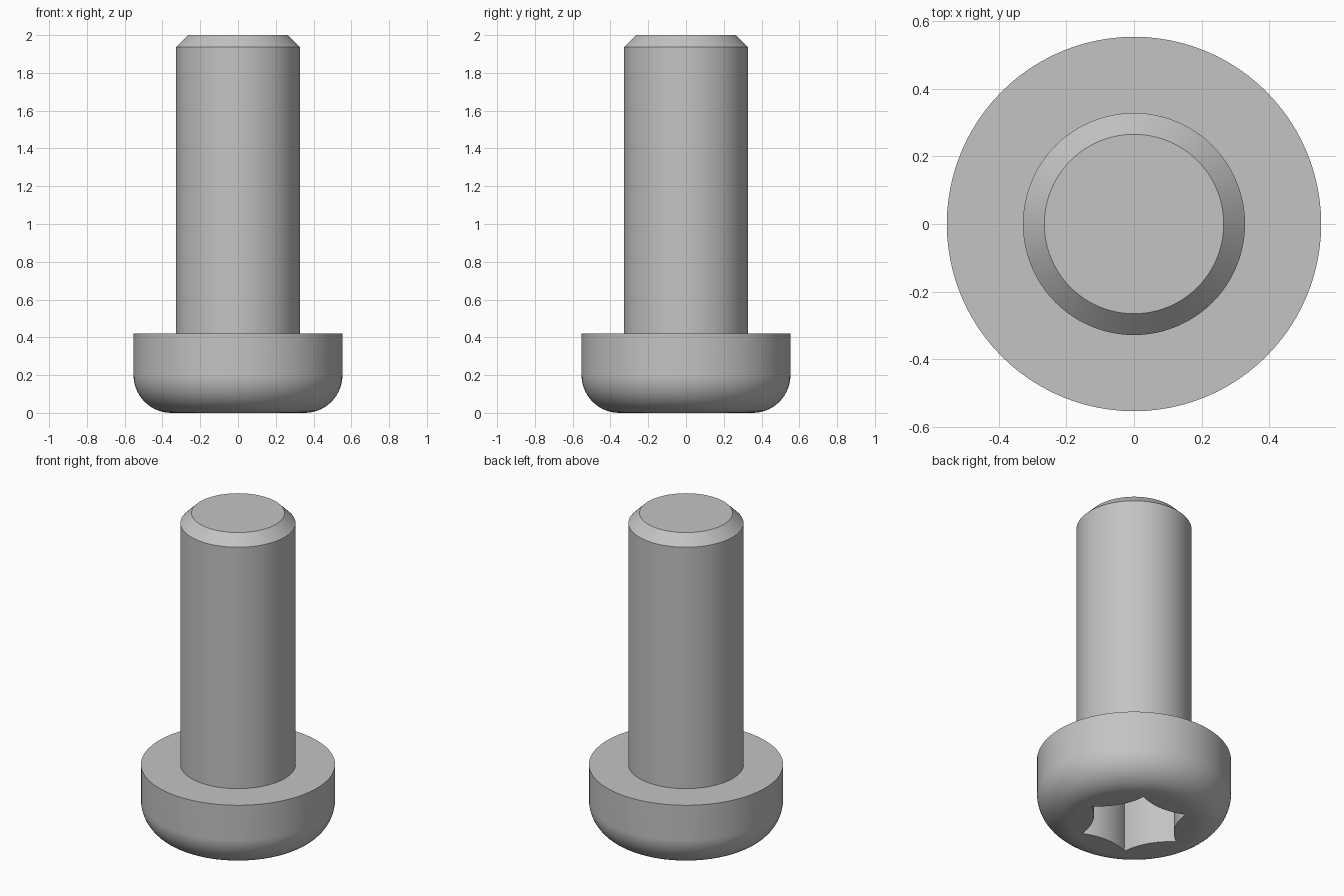
import bpy
import bmesh
from math import cos, sin, pi, radians, atan2, sqrt
from mathutils import Vector

cube = bpy.data.objects.get("Cube")
if cube:
    bpy.data.objects.remove(cube, do_unlink=True)

# Plain metal colour
metal = bpy.data.materials.new("grey metal")
metal.use_nodes = True
colour = (0.55, 0.55, 0.55, 1)
metal.diffuse_color = colour
metal.node_tree.nodes["Principled BSDF"].inputs["Base Color"].default_value = colour

HEAD_R, HEAD_TOP, FILLET = 0.553, 0.42, 0.2
SHANK_R, TIP_R, TIP_Z = 0.328, 0.265, 1.937
POINT_R, WAIST_R, DEPTH = 0.314, 0.236, 0.32


def finish(name, bm):
    bmesh.ops.recalc_face_normals(bm, faces=bm.faces[:])
    mesh = bpy.data.meshes.new(name)
    bm.to_mesh(mesh)
    bm.free()
    mesh.materials.append(metal)
    obj = bpy.data.objects.new(name, mesh)
    bpy.context.collection.objects.link(obj)
    return obj


def lathe(name, profile, sides=96):
    """Stack of rings from (radius, height) pairs, capped at both ends."""
    bm = bmesh.new()
    rings = [[bm.verts.new((r * cos(2 * pi * i / sides), r * sin(2 * pi * i / sides), z))
              for i in range(sides)] for r, z in profile]
    for low, high in zip(rings, rings[1:]):
        for i in range(sides):
            j = (i + 1) % sides
            bm.faces.new((low[i], low[j], high[j], high[i]))
    bm.faces.new(rings[0][::-1])
    bm.faces.new(rings[-1])
    return finish(name, bm)


def star_outline(steps=10):
    """Six sharp points joined by arcs that bow towards the centre."""
    half = POINT_R * sin(pi / 6)
    apothem = POINT_R * cos(pi / 6)
    sag = apothem - WAIST_R
    radius = (half * half + sag * sag) / (2 * sag)
    sweep = atan2(half, radius - sag)
    points = []
    for k in range(6):
        mid = radians(60 * k + 30)
        for s in range(steps):
            a = sweep * (2 * s / steps - 1)
            x, y = WAIST_R + radius * (1 - cos(a)), radius * sin(a)
            points.append((x * cos(mid) - y * sin(mid), x * sin(mid) + y * cos(mid)))
    return points


# Screw body: rounded head, straight shank and chamfered tip
rounding = [(HEAD_R - FILLET + FILLET * sin(a), FILLET - FILLET * cos(a))
            for a in (radians(90 * i / 14) for i in range(15))]
screw = lathe("screw_body", rounding + [
    (HEAD_R, HEAD_TOP), (SHANK_R, HEAD_TOP), (SHANK_R, TIP_Z), (TIP_R, 2.0)])

# Star-shaped drive recess cut into the underside of the head
bm = bmesh.new()
base = bm.faces.new([bm.verts.new((x, y, -0.1)) for x, y in star_outline()])
extruded = bmesh.ops.extrude_face_region(bm, geom=[base])["geom"]
bmesh.ops.translate(bm, vec=Vector((0, 0, DEPTH + 0.1)),
                    verts=[g for g in extruded if isinstance(g, bmesh.types.BMVert)])
cutter = finish("recess_cutter", bm)
cutter.hide_render = True

cut = screw.modifiers.new("drive_recess", "BOOLEAN")
cut.operation = "DIFFERENCE"
cut.solver = "EXACT"
cut.object = cutter
bpy.ops.object.select_all(action="DESELECT")
bpy.context.view_layer.objects.active = screw
screw.select_set(True)
bpy.ops.object.modifier_apply(modifier=cut.name)
bpy.data.objects.remove(cutter, do_unlink=True)

# Smooth round surfaces, crisp rims
bpy.ops.object.shade_smooth_by_angle(angle=radians(25))
weighted = screw.modifiers.new("even_shading", "WEIGHTED_NORMAL")
weighted.keep_sharp = True
